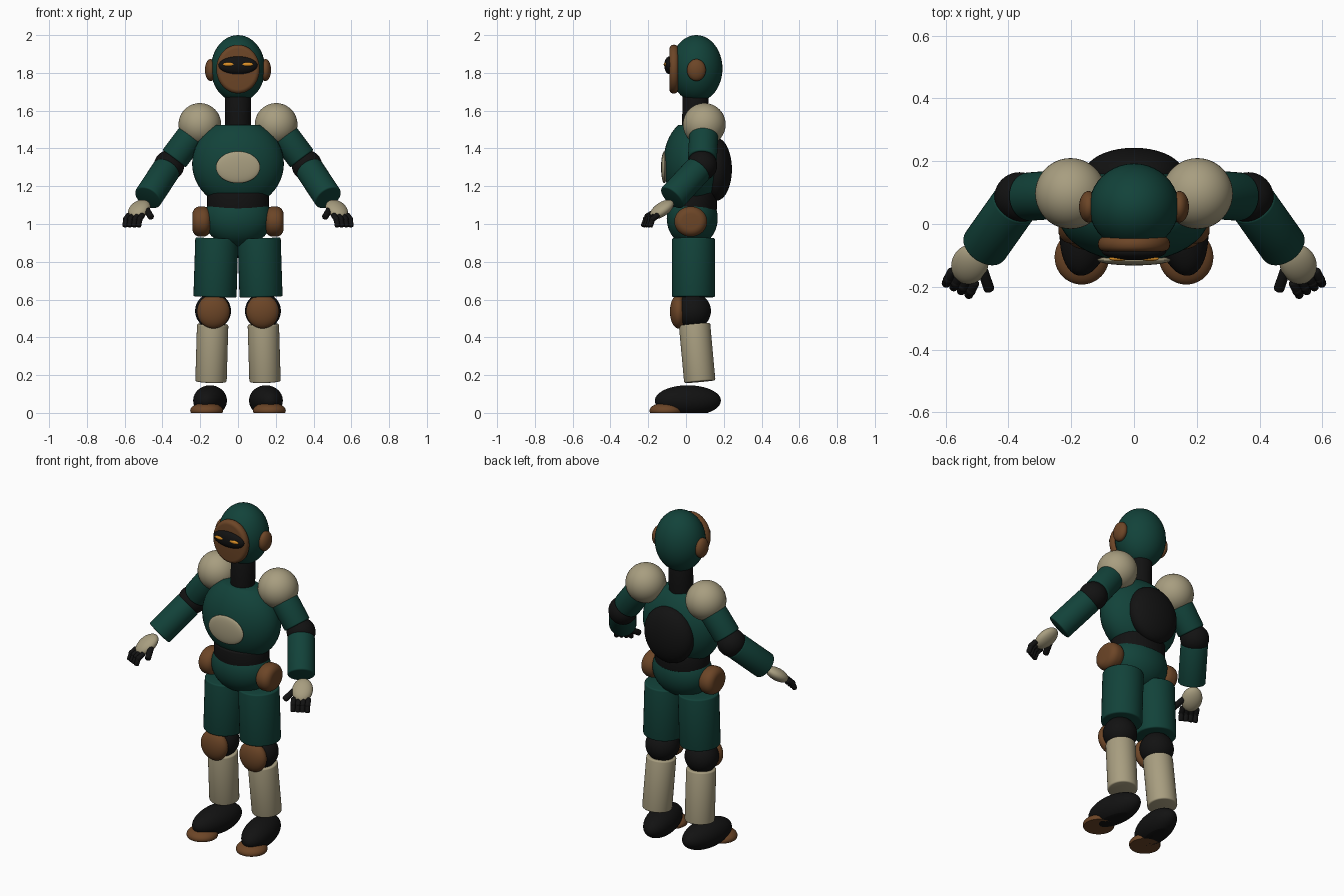
import bpy, bmesh, math
from mathutils import Vector, Matrix

cube = bpy.data.objects.get("Cube")
if cube:
    bpy.data.objects.remove(cube, do_unlink=True)


def material(name, rgb):
    m = bpy.data.materials.new(name)
    m.use_nodes = True
    m.diffuse_color = (*rgb, 1)
    m.node_tree.nodes["Principled BSDF"].inputs["Base Color"].default_value = (*rgb, 1)
    return m


GREEN = material("dark green", (0.006, 0.055, 0.042))
BEIGE = material("bone beige", (0.39, 0.34, 0.215))
BROWN = material("leather brown", (0.15, 0.06, 0.02))
BLACK = material("joint black", (0.006, 0.006, 0.006))
AMBER = material("eye amber", (0.72, 0.28, 0.02))


def finish(name, bm, mat):
    bmesh.ops.recalc_face_normals(bm, faces=bm.faces[:])
    mesh = bpy.data.meshes.new(name)
    bm.to_mesh(mesh)
    bm.free()
    mesh.materials.append(mat)
    mesh.shade_smooth()
    mesh.set_sharp_from_angle(angle=math.radians(40))
    obj = bpy.data.objects.new(name, mesh)
    bpy.context.collection.objects.link(obj)
    return obj


def ellipsoid(name, mat, centre, radii, rot=None, top=None, bottom=None):
    """Ellipsoid, optionally cut flat at a top or bottom height."""
    bm = bmesh.new()
    turn = rot if rot else Matrix.Identity(4)
    mtx = Matrix.Translation(centre) @ turn @ Matrix.Diagonal((*radii, 1))
    bmesh.ops.create_uvsphere(bm, u_segments=40, v_segments=24, radius=1, matrix=mtx)
    for z, sign in ((top, 1), (bottom, -1)):
        if z is not None:
            geom = bm.verts[:] + bm.edges[:] + bm.faces[:]
            cut = bmesh.ops.bisect_plane(bm, geom=geom, plane_co=(0, 0, z),
                                         plane_no=(0, 0, sign), clear_outer=True)
            rim = [e for e in cut["geom_cut"] if isinstance(e, bmesh.types.BMEdge)]
            bmesh.ops.edgeloop_fill(bm, edges=rim)
    return finish(name, bm, mat)


def cylinder(name, mat, start, end, radii, bevel=0.008, segments=3):
    """Rounded-rim cylinder between two points with an elliptical section."""
    a, b = Vector(start), Vector(end)
    axis = b - a
    bm = bmesh.new()
    turn = axis.to_track_quat('Z', 'Y').to_matrix().to_4x4()
    mtx = Matrix.Translation((a + b) / 2) @ turn @ Matrix.Diagonal((*radii, axis.length, 1))
    bmesh.ops.create_cone(bm, cap_ends=True, segments=40, radius1=1, radius2=1,
                          depth=1, matrix=mtx)
    rims = [e for e in bm.edges if any(len(f.verts) > 4 for f in e.link_faces)]
    bmesh.ops.bevel(bm, geom=rims, offset=bevel, segments=segments, profile=0.5,
                    affect='EDGES')
    return finish(name, bm, mat)


# Head and face
ellipsoid("head", GREEN, (0, 0.055, 1.823), (0.143, 0.138, 0.177))
cylinder("face_plate", BROWN, (0, -0.04, 1.82), (0, -0.088, 1.82), (0.115, 0.129), 0.022, 5)
ellipsoid("visor", BLACK, (0, -0.088, 1.84), (0.103, 0.027, 0.047))
cylinder("neck", BLACK, (0, 0.045, 1.47), (0, 0.052, 1.72), (0.068, 0.068))

# Trunk
ellipsoid("torso", GREEN, (0, 0.035, 1.32), (0.243, 0.155, 0.233), top=1.525)
ellipsoid("chest_plate", BEIGE, (0, -0.115, 1.3), (0.117, 0.017, 0.084))
ellipsoid("back_pack", BLACK, (0, 0.16, 1.29), (0.158, 0.083, 0.167))
cylinder("waist", BLACK, (0, 0.035, 1.07), (0, 0.035, 1.165), (0.163, 0.128))
ellipsoid("pelvis", GREEN, (0, 0.033, 1.03), (0.18, 0.135, 0.15), top=1.095)

for side, s in (("left", 1), ("right", -1)):

    def at(x, y, z):
        return Vector((s * x, y, z))

    # Face details
    ellipsoid(side + "_eye", AMBER, at(0.05, -0.11, 1.845), (0.03, 0.008, 0.01))
    ellipsoid(side + "_ear", BROWN, at(0.145, 0.055, 1.815), (0.03, 0.05, 0.058))

    # Arm
    elbow, wrist = at(0.365, 0.085, 1.31), at(0.478, -0.075, 1.138)
    shoulder = at(0.202, 0.097, 1.527)
    ellipsoid(side + "_shoulder", BEIGE, shoulder, (0.113,) * 3)
    cylinder(side + "_upper_arm", GREEN, shoulder, shoulder.lerp(elbow, 0.84), (0.077, 0.077))
    ellipsoid(side + "_elbow", BLACK, elbow, (0.08,) * 3)
    cylinder(side + "_forearm", GREEN, elbow.lerp(wrist, 0.12), wrist, (0.076, 0.076))

    # Hand: palm axes are along the fingers, across the palm, and its normal
    along = at(0.36, -0.72, -0.55).normalized()
    across = at(0.894, 0.447, 0)
    normal = across.cross(along) * s
    palm = at(0.523, -0.128, 1.077)
    frame = Matrix((across * s, along, normal * s)).transposed().to_4x4()
    ellipsoid(side + "_palm", BEIGE, palm, (0.058, 0.075, 0.035), rot=frame)
    for i in range(4):
        offset = (i - 1.5) * 0.027
        base = palm + along * 0.05 + across * offset
        knuckle = base + along * 0.04
        tip = knuckle + along * 0.02 + Vector((0, 0, -0.03))
        cylinder(f"{side}_finger_{i + 1}_base", BLACK, base, knuckle, (0.015, 0.015), 0.006)
        ellipsoid(f"{side}_finger_{i + 1}_knuckle", BLACK, knuckle, (0.016,) * 3)
        cylinder(f"{side}_finger_{i + 1}_tip", BLACK, knuckle, tip, (0.014, 0.014), 0.006)
    cylinder(side + "_thumb", BLACK, at(0.483, -0.145, 1.075), at(0.46, -0.212, 1.035),
             (0.017, 0.017), 0.007)

    # Leg
    cylinder(side + "_hip", BROWN, at(0.145, 0.025, 1.013), at(0.241, 0.025, 1.013),
             (0.087, 0.08), 0.04, 6)
    cylinder(side + "_thigh", GREEN, at(0.112, 0.04, 0.925), at(0.122, 0.04, 0.613),
             (0.114, 0.114))
    ellipsoid(side + "_knee", BLACK, at(0.132, 0.037, 0.54), (0.095,) * 3)
    ellipsoid(side + "_knee_pad", BROWN, at(0.13, -0.04, 0.537), (0.087, 0.045, 0.09))
    cylinder(side + "_shin", BEIGE, at(0.134, 0.045, 0.47), at(0.143, 0.073, 0.165),
             (0.083, 0.083))

    # Foot, turned slightly outward and flat underneath
    outward = Matrix.Rotation(s * math.radians(9), 4, 'Z')
    ellipsoid(side + "_foot", BLACK, at(0.148, 0.01, 0.065), (0.086, 0.177, 0.081),
              rot=outward, bottom=0)
    ellipsoid(side + "_toe_cap", BROWN, at(0.166, -0.105, 0.012), (0.087, 0.088, 0.043),
              rot=outward, bottom=0)
